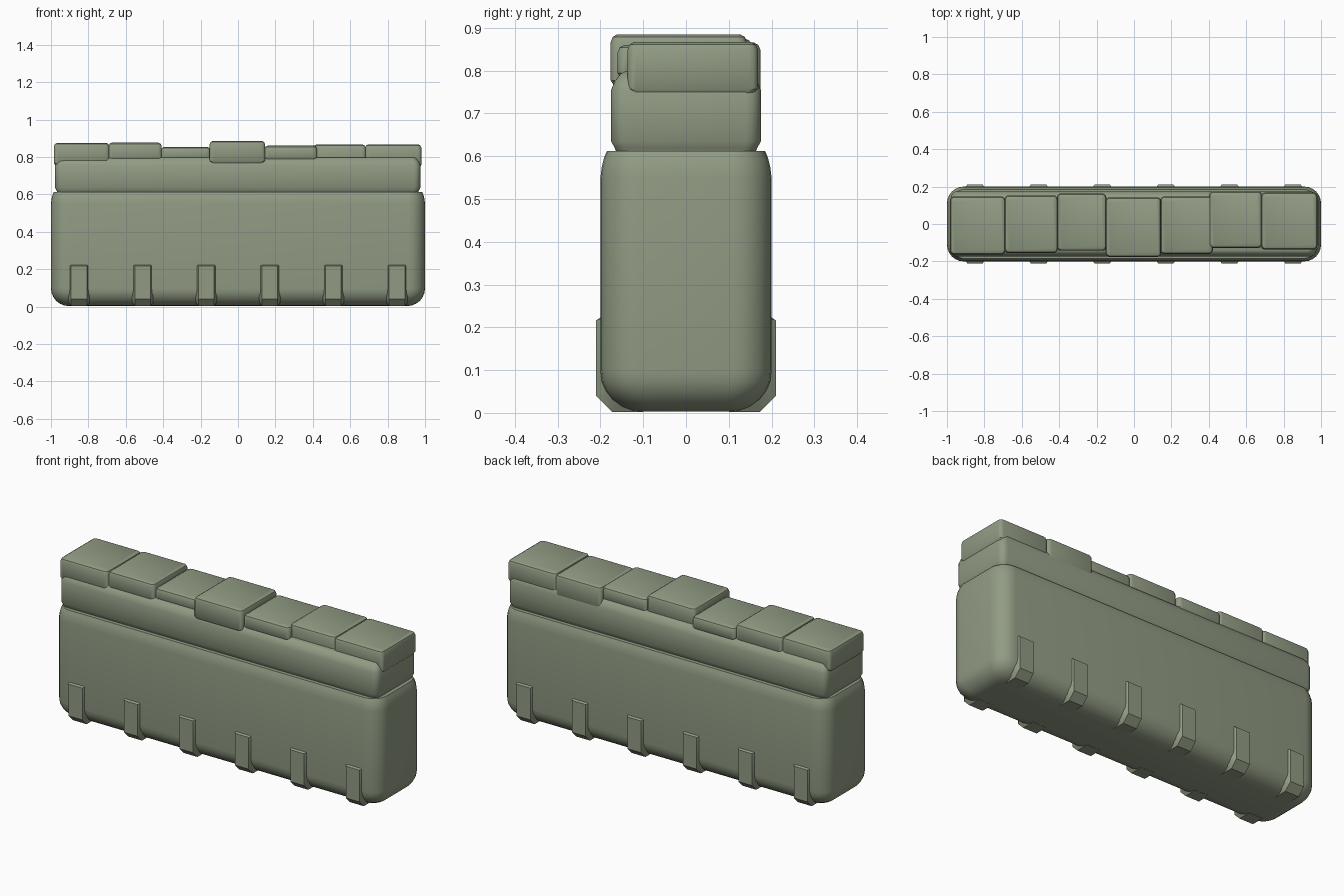
import bpy, bmesh, math

old = bpy.data.objects.get("Cube")
if old:
    bpy.data.objects.remove(old, do_unlink=True)

# Single sage green stone colour
SAGE = (0.285, 0.33, 0.23, 1)
mat = bpy.data.materials.new("sage_green")
mat.use_nodes = True
mat.diffuse_color = SAGE
bsdf = next(n for n in mat.node_tree.nodes if n.type == 'BSDF_PRINCIPLED')
bsdf.inputs["Base Color"].default_value = SAGE
bsdf.inputs["Roughness"].default_value = 0.8


def finish(bm, name, angle=35):
    bmesh.ops.recalc_face_normals(bm, faces=bm.faces)
    mesh = bpy.data.meshes.new(name)
    bm.to_mesh(mesh)
    bm.free()
    mesh.materials.append(mat)
    ob = bpy.data.objects.new(name, mesh)
    bpy.context.collection.objects.link(ob)
    bpy.ops.object.select_all(action='DESELECT')
    ob.select_set(True)
    bpy.context.view_layer.objects.active = ob
    bpy.ops.object.shade_smooth_by_angle(angle=math.radians(angle))
    return ob


def skin(bm, rings):
    """Join equal closed rings of points into a capped solid."""
    loops = [[bm.verts.new(p) for p in ring] for ring in rings]
    for a, b in zip(loops, loops[1:]):
        n = len(a)
        for i in range(n):
            j = (i + 1) % n
            bm.faces.new((a[i], a[j], b[j], b[i]))
    bm.faces.new(loops[0][::-1])
    bm.faces.new(loops[-1])


def rounded_ring(cx, cy, hx, hy, r, z, seg):
    pts = []
    for q, (sx, sy) in enumerate([(1, 1), (-1, 1), (-1, -1), (1, -1)]):
        for k in range(seg + 1):
            a = math.pi / 2 * (q + k / seg)
            pts.append((cx + sx * (hx - r) + r * math.cos(a),
                        cy + sy * (hy - r) + r * math.sin(a), z))
    return pts


def rounded_block(name, x0, x1, y0, y1, profile, r, seg=4):
    """Stack rounded rectangles; profile holds (inset, height) pairs."""
    cx, cy, hx, hy = (x0 + x1) / 2, (y0 + y1) / 2, (x1 - x0) / 2, (y1 - y0) / 2
    bm = bmesh.new()
    skin(bm, [rounded_ring(cx, cy, hx - d, hy - d, max(r - d * 0.5, 0.008), z, seg)
              for d, z in profile])
    return finish(bm, name)


# Main block: rounded underside, softly narrowed shoulder
R = 0.095
under = [(R * (1 - math.sin(a)), R * (1 - math.cos(a)) + 0.003)
         for a in (math.pi / 2 * k / 6 for k in range(7))]
shoulder = [(0, 0.55), (0.003, 0.575), (0.008, 0.595), (0.015, 0.612)]
rounded_block("main_block", -1, 1, -0.2, 0.2, under + shoulder, 0.09, 6)

# Upper course
rounded_block("upper_course", -0.978, 0.975, -0.175, 0.175,
              [(0.014, 0.605), (0.008, 0.62), (0, 0.635), (0, 0.755),
               (0.008, 0.775), (0.022, 0.793), (0.032, 0.798)], 0.035)

# Uneven cap stones: x range, y range, bottom and top heights
stones = [
    (-0.984, -0.688, -0.163, 0.147, 0.755, 0.875),
    (-0.692, -0.408, -0.155, 0.153, 0.775, 0.876),
    (-0.412, -0.148, -0.143, 0.163, 0.782, 0.854),
    (-0.152, 0.145, -0.176, 0.142, 0.765, 0.885),
    (0.141, 0.422, -0.160, 0.147, 0.782, 0.860),
    (0.402, 0.684, -0.128, 0.174, 0.735, 0.866),
    (0.680, 0.980, -0.137, 0.168, 0.745, 0.867),
]
for i, (x0, x1, y0, y1, zb, zt) in enumerate(stones, 1):
    rounded_block(f"cap_stone_{i}", x0, x1, y0, y1,
                  [(0.008, zb), (0, zb + 0.012), (0, zt - 0.018),
                   (0.005, zt - 0.006), (0.016, zt)], 0.02, 3)

# Corner brackets: tapered hooks wrapping the lower edges, front and back
outer = [(0.195, 0.226), (0.21, 0.216), (0.21, 0.04), (0.172, 0.002), (0.1, 0.002)]
inner = [(0.15, 0.24), (0.16, 0.235), (0.16, 0.06), (0.15, 0.05), (0.1, 0.05)]
for side, label in ((-1, "front"), (1, "back")):
    for i in range(6):
        cx = -0.85 + 0.34 * i
        bm = bmesh.new()
        skin(bm, [[(cx - 0.042, side * yo, zo), (cx + 0.042, side * yo, zo),
                   (cx + 0.075, side * yi, zi), (cx - 0.075, side * yi, zi)]
                  for (yo, zo), (yi, zi) in zip(outer, inner)])
        finish(bm, f"{label}_bracket_{i + 1}", 25)
